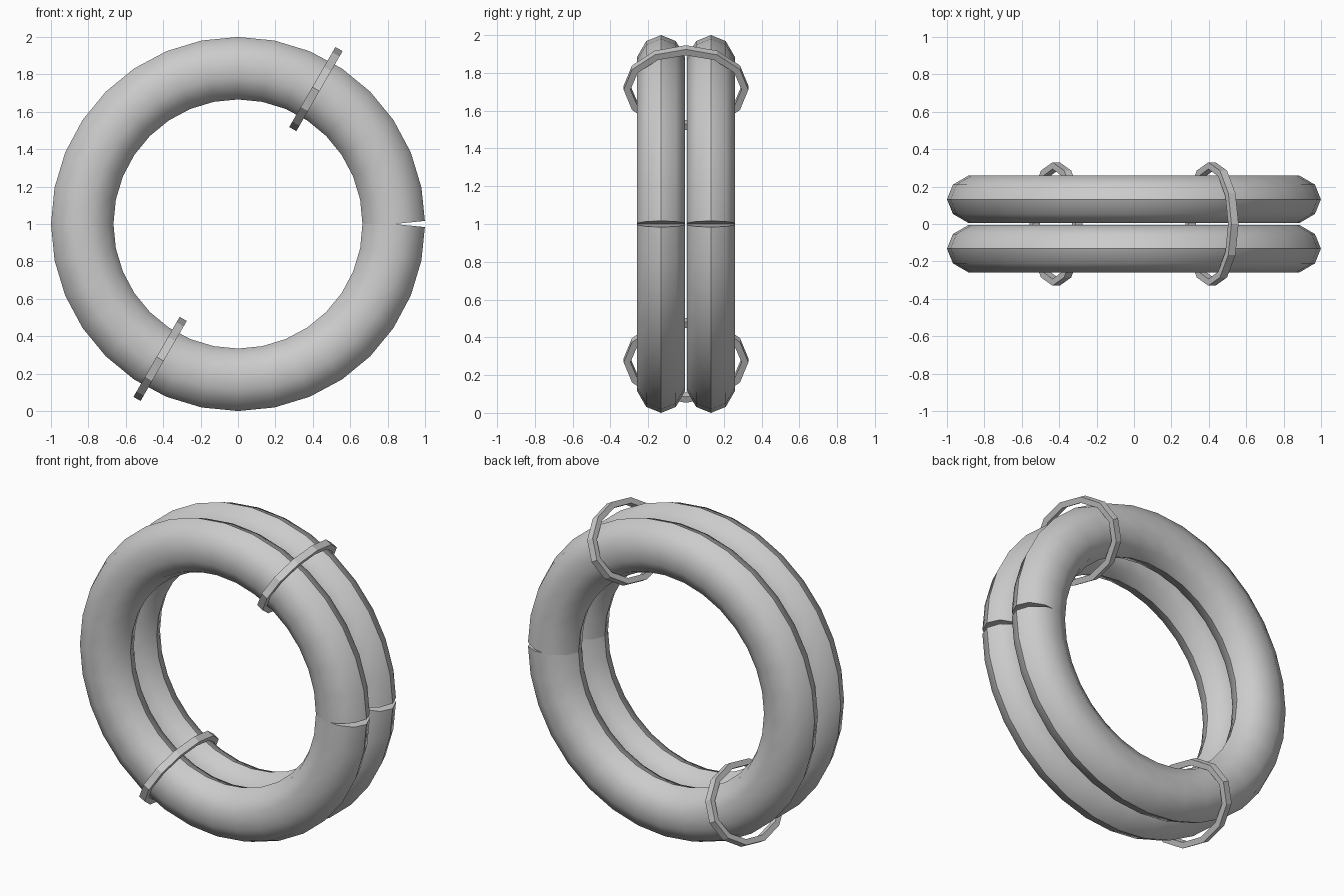
import bpy, bmesh
from math import sin, cos, pi, radians
from mathutils import Vector, Matrix

cube = bpy.data.objects.get("Cube")
if cube:
    bpy.data.objects.remove(cube)

grey = bpy.data.materials.new("plain_grey")
grey.use_nodes = True
colour = (0.6, 0.6, 0.6, 1)
grey.diffuse_color = colour
grey.node_tree.nodes["Principled BSDF"].inputs["Base Color"].default_value = colour

RING_R, TUBE_R, TUBE_HALF_Y, GAP_Y = 0.833, 0.167, 0.127, 0.132
RING_STEPS, TUBE_SIDES, BAND_SIDES = 32, 10, 12


def sweep(name, sections, closed):
    """Skin a list of cross-sections, capping the ends if it is open."""
    bm = bmesh.new()
    rows = [[bm.verts.new(p) for p in s] for s in sections]
    n = len(rows[0])
    pairs = list(zip(rows, rows[1:]))
    if closed:
        pairs.append((rows[-1], rows[0]))
    for a, b in pairs:
        for i in range(n):
            j = (i + 1) % n
            bm.faces.new((a[i], a[j], b[j], b[i]))
    if not closed:
        bm.faces.new(rows[0])
        bm.faces.new(rows[-1])
    bmesh.ops.recalc_face_normals(bm, faces=bm.faces)
    mesh = bpy.data.meshes.new(name)
    bm.to_mesh(mesh)
    bm.free()
    mesh.materials.append(grey)
    obj = bpy.data.objects.new(name, mesh)
    bpy.context.collection.objects.link(obj)
    return obj


def split_ring(name, y):
    """Oval tube bent into a ring whose ends leave a thin wedge on the outside."""
    sections = []
    for k in range(RING_STEPS + 1):
        a = 2 * pi * k / RING_STEPS
        # End sections stand square to the last straight piece
        tilt = pi / RING_STEPS * ((k == 0) - (k == RING_STEPS))
        centre = Vector((RING_R * cos(a), y, 1 + RING_R * sin(a)))
        out = Vector((cos(a + tilt), 0, sin(a + tilt)))
        side = Vector((0, TUBE_HALF_Y / sin(radians(72)), 0))
        sections.append([centre + out * TUBE_R * cos(t) + side * sin(t)
                         for t in (2 * pi * i / TUBE_SIDES for i in range(TUBE_SIDES))])
    obj = sweep(name, sections, False)
    bpy.ops.object.select_all(action='DESELECT')
    obj.select_set(True)
    bpy.context.view_layer.objects.active = obj
    bpy.ops.object.shade_smooth_by_angle(angle=radians(40))


def binding_band(name, angle):
    """Flat-sided oval hoop around both tubes."""
    half_width, thick = 0.022, 0.036
    place = Matrix.Translation((0, 0, 1)) @ Matrix.Rotation(-angle, 4, 'Y')
    sections = []
    for k in range(BAND_SIDES):
        t = 2 * pi * k / BAND_SIDES
        sections.append([place @ Vector((RING_R + (0.247 - d) * cos(t), (0.33 - d) * sin(t), w))
                         for d, w in ((0, -half_width), (0, half_width),
                                      (thick, half_width), (thick, -half_width))])
    sweep(name, sections, True)


# Twin rings
split_ring("front_ring", -GAP_Y)
split_ring("back_ring", GAP_Y)

# Bands holding the rings together
binding_band("upper_band", radians(60))
binding_band("lower_band", radians(240))
